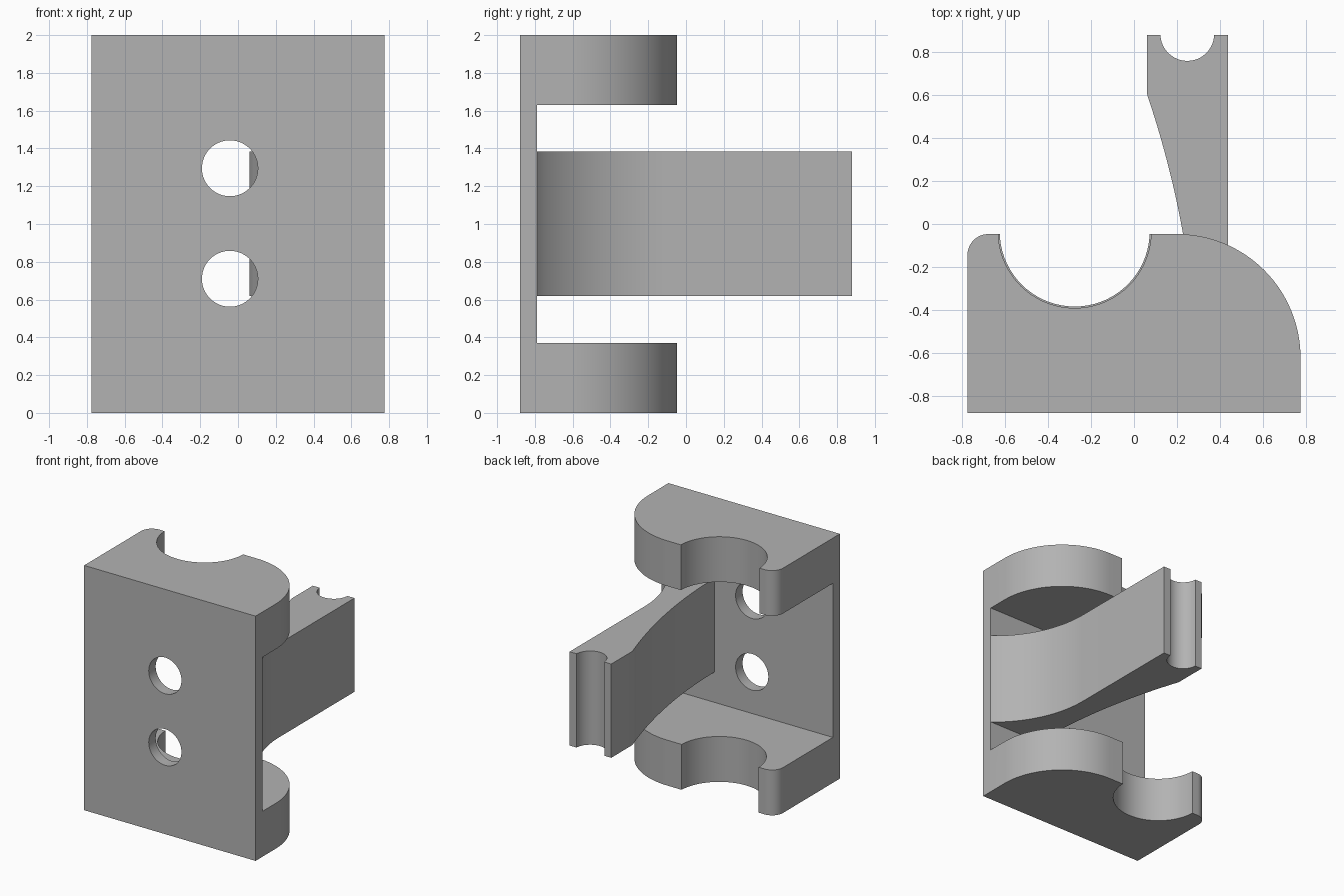
import bpy, bmesh
from math import sin, cos, radians, pi
from mathutils import Matrix

cube = bpy.data.objects.get("Cube")
if cube:
    bpy.data.objects.remove(cube, do_unlink=True)

grey = bpy.data.materials.new("plain grey")
grey.use_nodes = True
colour = (0.45, 0.45, 0.45, 1)
grey.diffuse_color = colour
grey.node_tree.nodes["Principled BSDF"].inputs["Base Color"].default_value = colour


def arc(cx, cy, r, start, end, steps=24):
    angles = [radians(start + (end - start) * i / steps) for i in range(steps + 1)]
    return [(cx + r * cos(a), cy + r * sin(a)) for a in angles]


def prism(name, outline, z0, z1):
    """Extrude an XY outline between two heights."""
    bm = bmesh.new()
    face = bm.faces.new([bm.verts.new((x, y, z0)) for x, y in outline])
    top = bmesh.ops.extrude_face_region(bm, geom=[face])["geom"]
    verts = [v for v in top if isinstance(v, bmesh.types.BMVert)]
    bmesh.ops.translate(bm, verts=verts, vec=(0, 0, z1 - z0))
    bmesh.ops.recalc_face_normals(bm, faces=bm.faces)
    mesh = bpy.data.meshes.new(name)
    bm.to_mesh(mesh)
    bm.free()
    mesh.materials.append(grey)
    obj = bpy.data.objects.new(name, mesh)
    bpy.context.collection.objects.link(obj)
    return obj


def activate(obj):
    bpy.ops.object.select_all(action='DESELECT')
    obj.select_set(True)
    bpy.context.view_layer.objects.active = obj


def cut(obj, cutter):
    cutter.hide_render = True
    mod = obj.modifiers.new("cut", 'BOOLEAN')
    mod.operation = 'DIFFERENCE'
    mod.solver = 'EXACT'
    mod.object = cutter
    activate(obj)
    bpy.ops.object.modifier_apply(modifier=mod.name)
    bpy.data.objects.remove(cutter, do_unlink=True)


HALF, FRONT, BACK, INNER = 0.775, -0.88, -0.047, -0.79

# Body: one solid profile, hollowed into a back plate with two shelves
outline = [(-HALF, FRONT), (HALF, FRONT)]
outline += arc(HALF - 0.575, BACK - 0.575, 0.575, 0, 90, 32)
outline += arc(-HALF + 0.097, BACK - 0.097, 0.097, 90, 180, 12)
body = prism("bracket_body", outline, 0, 2)
cut(body, prism("gap_cutter", [(-1, INNER), (1, INNER), (1, 1), (-1, 1)], 0.371, 1.63))

# Round seats in the shelves, the lower one slightly tighter
for radius, z0, z1 in ((0.349, -0.1, 1), (0.356, 1, 2.1)):
    cut(body, prism("seat_cutter", arc(-0.276, -0.035, radius, 0, 355, 71), z0, z1))

# Screw holes through the plate
for z in (0.71, 1.295):
    hole = prism("hole_cutter", arc(-0.043, 0, 0.148, 0, 354, 59), -0.3, 0.3)
    hole.data.transform(Matrix.Translation((0, -0.85, z)) @ Matrix.Rotation(pi / 2, 4, 'X'))
    cut(body, hole)

# Arm: flared root, bowed inner side and a round notch at the tip
inner_side = []
for i in range(21):
    y = INNER + (0.607 - INNER) * i / 20
    inner_side.append((0.295 - (y - INNER) ** 2 / 8.3, y))
root = arc(0.437 + 0.9, -0.09, 0.9, 180, 231)
root[-1] = (HALF, INNER)
tip = arc(0.248, 0.884, 0.125, 182, 358)
arm_outline = inner_side + [(0.06, 0.88)] + tip + [(0.437, 0.88)] + root
arm = prism("arm", arm_outline, 0.619, 1.385)

for obj in (body, arm):
    activate(obj)
    bpy.ops.object.shade_smooth_by_angle(angle=radians(25))
